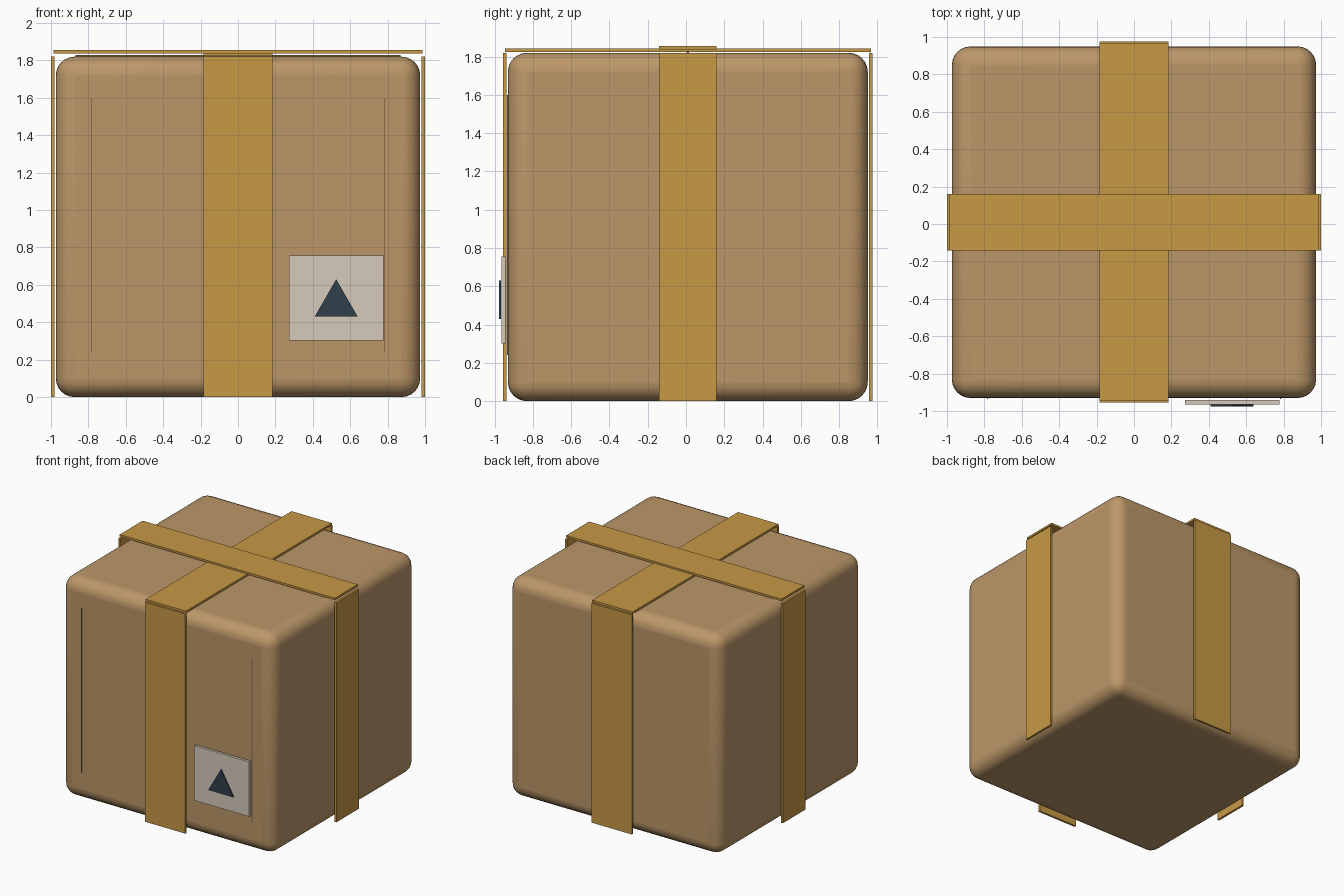
import bpy, bmesh, math
from mathutils import Matrix

if "Cube" in bpy.data.objects:
    bpy.data.objects.remove(bpy.data.objects["Cube"])


def material(name, rgb):
    m = bpy.data.materials.new(name)
    m.diffuse_color = (*rgb, 1)
    m.use_nodes = True
    m.node_tree.nodes["Principled BSDF"].inputs["Base Color"].default_value = m.diffuse_color
    return m


CARD = material("cardboard", (0.50, 0.31, 0.14))
TAPE = material("tape", (0.57, 0.32, 0.06))
SEAM = material("seam", (0.25, 0.15, 0.07))
PAPER = material("paper", (0.67, 0.60, 0.50))
INK = material("ink", (0.03, 0.05, 0.07))
CY = 0.0095  # box centre in y


def link(name, bm, mat):
    me = bpy.data.meshes.new(name)
    bm.to_mesh(me)
    bm.free()
    me.materials.append(mat)
    ob = bpy.data.objects.new(name, me)
    bpy.context.collection.objects.link(ob)
    return ob


def block(name, lo, hi, mat):
    bm = bmesh.new()
    size = [b - a for a, b in zip(lo, hi)]
    mid = [(a + b) / 2 for a, b in zip(lo, hi)]
    bmesh.ops.create_cube(bm, size=1, matrix=Matrix.Translation(mid) @ Matrix.Diagonal((*size, 1)))
    return link(name, bm, mat)


# rounded cardboard body
body = block("box_body", (-0.974, CY - 0.94, 0), (0.974, CY + 0.94, 1.82), CARD)
bev = body.modifiers.new("rounding", 'BEVEL')
bev.width = 0.10
bev.segments = 6
bpy.context.view_layer.objects.active = body
body.select_set(True)
bpy.ops.object.shade_smooth_by_angle(angle=math.radians(40))
body.select_set(False)

# tape strips: two crossing on top, one down each side
block("top_tape_lengthwise", (-0.185, CY - 0.956, 1.824), (0.185, CY + 0.956, 1.841), TAPE)
block("top_tape_crosswise", (-0.987, CY - 0.15, 1.838), (0.987, CY + 0.15, 1.855), TAPE)
for s, yname, xname in ((-1, "front_tape", "left_tape"), (1, "back_tape", "right_tape")):
    y0, y1 = sorted((CY + s * 0.947, CY + s * 0.965))
    block(yname, (-0.185, y0, 0), (0.185, y1, 1.82), TAPE)
    x0, x1 = sorted((s * 0.982, s * 1.0))
    block(xname, (x0, CY - 0.15, 0), (x1, CY + 0.15, 1.82), TAPE)

# thin seams: flap joint on top, two creases on the front
block("top_seam", (-0.87, CY - 0.005, 1.815), (0.87, CY + 0.005, 1.828), SEAM)
for s, side in ((-1, "left"), (1, "right")):
    block("front_crease_" + side, (s * 0.783 - 0.003, CY - 0.945, 0.24),
          (s * 0.783 + 0.003, CY - 0.935, 1.60), SEAM)

# shipping label with triangular mark
block("label", (0.272, -0.964, 0.302), (0.777, -0.942, 0.756), PAPER)
bm = bmesh.new()
tri = bm.faces.new([bm.verts.new((x, -0.966, z)) for x, z in ((0.41, 0.43), (0.64, 0.43), (0.525, 0.63))])
ext = bmesh.ops.extrude_face_region(bm, geom=[tri])
bmesh.ops.translate(bm, vec=(0, -0.010, 0), verts=[v for v in ext["geom"] if isinstance(v, bmesh.types.BMVert)])
bmesh.ops.recalc_face_normals(bm, faces=bm.faces)
link("label_triangle", bm, INK)
